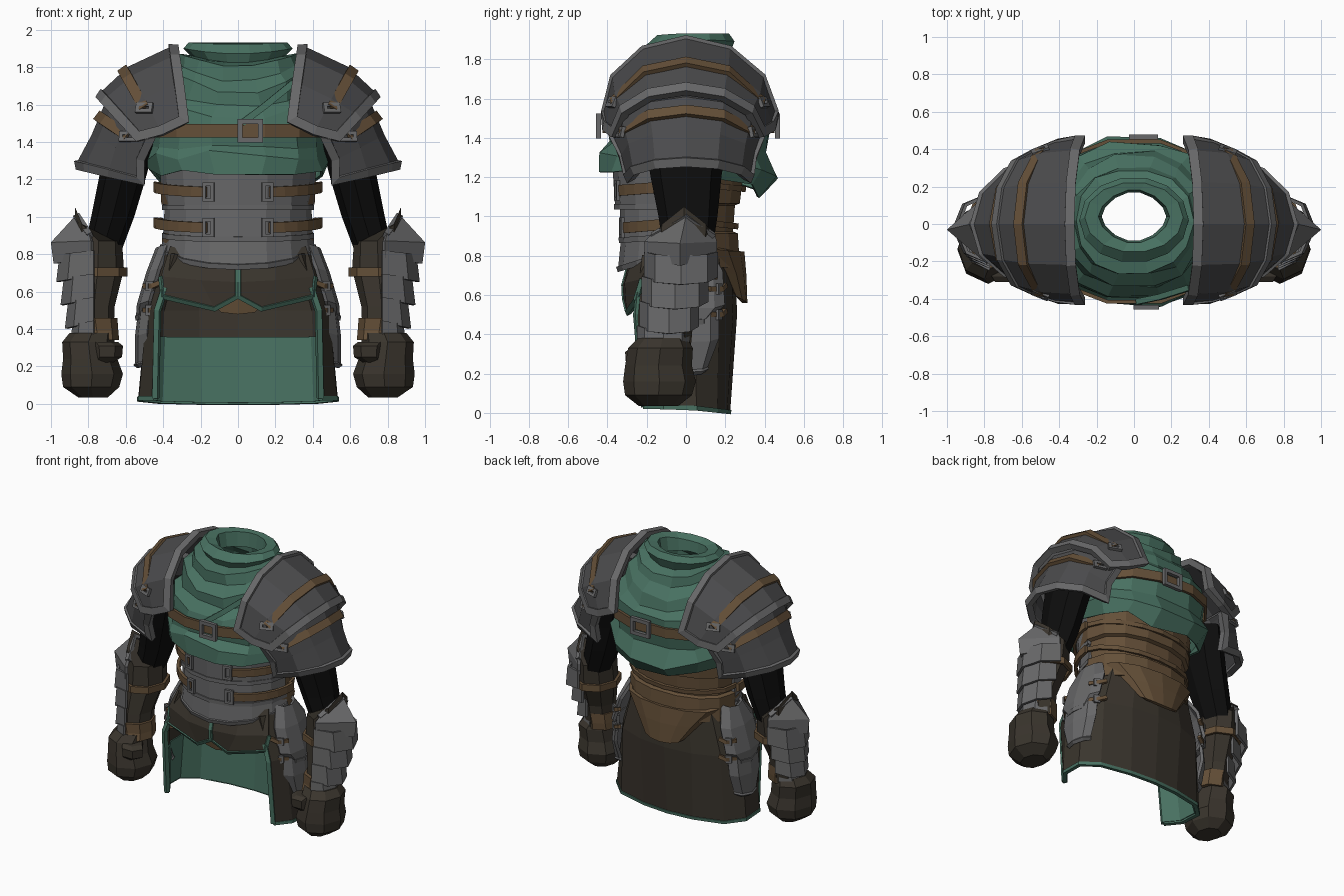
import bpy, bmesh, random
from math import sin, cos, pi, copysign
from mathutils import Vector as V

if "Cube" in bpy.data.objects:
    bpy.data.objects.remove(bpy.data.objects["Cube"])

random.seed(4)

def mat(name, r, g, b):
    m = bpy.data.materials.new(name)
    m.diffuse_color = (r, g, b, 1)
    m.use_nodes = True
    m.node_tree.nodes["Principled BSDF"].inputs["Base Color"].default_value = m.diffuse_color
    return m

STEEL = mat("steel", .14, .14, .143)
DARK = mat("dark_steel", .07, .07, .073)
GREEN = mat("green_cloth", .065, .165, .12)
TAN = mat("tan_leather", .13, .08, .04)
BROWN = mat("dark_leather", .042, .035, .026)
BLACK = mat("black_sleeve", .004, .004, .004)

# ---------- helpers ----------
def grid(name, rows, m, wrap=False, loop=False, cap=False, thick=0, mirror=False):
    """Skin a list of point rows; optional caps, thickness and x mirror."""
    n, k = len(rows), len(rows[0])
    bm = bmesh.new()
    vs = [[bm.verts.new(p) for p in r] for r in rows]
    for i in range(n if loop else n - 1):
        for j in range(k if wrap else k - 1):
            a, b, j2 = vs[i], vs[(i + 1) % n], (j + 1) % k
            bm.faces.new((a[j], a[j2], b[j2], b[j]))
    if cap:
        bm.faces.new(vs[0])
        bm.faces.new(vs[-1])
    bmesh.ops.recalc_face_normals(bm, faces=bm.faces)
    me = bpy.data.meshes.new(name)
    bm.to_mesh(me)
    bm.free()
    me.materials.append(m)
    o = bpy.data.objects.new(name, me)
    bpy.context.collection.objects.link(o)
    if thick:
        s = o.modifiers.new("thickness", 'SOLIDIFY')
        s.thickness, s.offset = thick, 0
    if mirror:
        o.modifiers.new("mirror", 'MIRROR')
    return o

def arc(a, b, c, n=7):
    """Half ellipse from a over b to c."""
    a, b, c = V(a), V(b), V(c)
    mid = (a + c) / 2
    return [mid + (b - mid) * sin(pi * i / (n - 1)) + (a - c) / 2 * cos(pi * i / (n - 1)) for i in range(n)]

def strip(name, pts, w, t, m, c=None, n=None, closed=False, mirror=False):
    """Flat band along a path, facing away from c or along n."""
    P, rows = [V(p) for p in pts], []
    for i, p in enumerate(P):
        d1 = (p - P[i - 1]).normalized() if i or closed else V()
        d2 = (P[(i + 1) % len(P)] - p).normalized() if i < len(P) - 1 or closed else V()
        tan = (d1 + d2).normalized()
        k = 1 / max(.7, tan.dot(d2 if d2.length else d1))
        nv = V(n) if n else p - V(c)
        nv = (nv - tan * nv.dot(tan)).normalized()
        bi = tan.cross(nv) * k
        rows.append([p + bi * (sx * w / 2) + nv * (sy * t / 2) for sx, sy in ((-1, -1), (1, -1), (1, 1), (-1, 1))])
    return grid(name, rows, m, wrap=True, loop=closed, cap=not closed, mirror=mirror)

def rim(rows):
    """Outline of a grid of points."""
    return rows[0] + [r[-1] for r in rows[1:-1]] + rows[-1][::-1] + [r[0] for r in rows[-2:0:-1]]

def frame(name, p, n, w, h, t, mirror=True):
    """Rectangular buckle."""
    n = V(n).normalized()
    u = V((0, 0, 1)).cross(n).normalized()
    v = n.cross(u)
    pts = [V(p) + u * (x * w / 2) + v * (y * h / 2) for x, y in ((-1, -1), (1, -1), (1, 1), (-1, 1))]
    strip(name, pts, t, t, STEEL, n=n, closed=True, mirror=mirror)

def ring(rx, yf, yb, z, n=14, sf=0, sb=0, e=.8, jit=0):
    """Squarish body ring; sf / sb drop the front / back."""
    out = []
    for i in range(n):
        a = 2 * pi * (i + .5) / n
        s, c = sin(a), cos(a)
        f = lambda q: copysign(abs(q) ** e, q)
        r = lambda: random.uniform(-jit, jit)
        out.append((rx * f(s) + r(), (yf + yb) / 2 - (yb - yf) / 2 * f(c) + r(),
                    z - sf * max(0, c) ** 2 - sb * max(0, -c) ** 2 + r()))
    return out

def oval(cx, cy, z, rx, ry, n=8, tilt=0):
    return [(cx + rx * cos(2 * pi * i / n), cy + ry * sin(2 * pi * i / n),
             z + tilt * max(0, cos(2 * pi * i / n)) ** 2) for i in range(n)]

# ---------- cloth cowl with draped folds ----------
cowl = [(.46, -.425, .39, 1.23, 0, .13, .8, .025), (.48, -.44, .45, 1.31, -.03, .10, .8, .025),
        (.45, -.385, .41, 1.37, 0, .04, .8, .012), (.45, -.40, .43, 1.50, 0, .02, .8, .01),
        (.42, -.39, .43, 1.63, .10, .10, .8, .015), (.38, -.335, .385, 1.68, .09, .10, .8, .012),
        (.36, -.335, .37, 1.78, .12, .13, .85, .015), (.32, -.27, .30, 1.82, .10, .10, .85, .01),
        (.31, -.26, .29, 1.865, .06, .08, .9, .008), (.25, -.18, .22, 1.86, .04, .04, 1, 0),
        (.285, -.20, .245, 1.90, .03, .01, 1, 0), (.26, -.15, .22, 1.925, .01, 0, 1, 0),
        (.195, -.11, .19, 1.92, .03, 0, 1.15, 0), (.18, -.10, .18, 1.82, 0, 0, 1.15, 0)]
grid("cowl", [ring(a, b, c, z, 14, sf, sb, e, j) for a, b, c, z, sf, sb, e, j in cowl], GREEN, wrap=True, thick=.015)
strip("cowl_fold", [(.02, -.415, 1.5), (.14, -.39, 1.59), (.30, -.34, 1.72)], .035, .03, GREEN, c=(0, 0, 1.5))
strip("chest_strap", ring(.47, -.425, .45, 1.46), .07, .02, TAN, c=(0, 0, 1.46), closed=True)
frame("front_buckle", (.065, -.445, 1.46), (0, -1, 0), .11, .1, .026, False)
frame("back_buckle", (.05, .465, 1.46), (0, 1, 0), .13, .1, .026, False)

# ---------- corset body and back flap ----------
body = [(1.27, .41, .30), (1.07, .405, .275), (1.06, .38, .25), (.92, .375, .24), (.91, .40, .265), (.74, .40, .275)]
grid("leather_corset", [ring(x, -y, y, z, 14, e=.9) for z, x, y in body], TAN, wrap=True, thick=.012)
tail = [arc((-.36, .13, .84), (0, .285, .82), (.36, .13, .84)), arc((-.25, .2, .72), (0, .295, .7), (.25, .2, .72)),
        arc((-.15, .25, .6), (0, .30, .56), (.15, .25, .6))]
grid("back_flap", tail, TAN, thick=.025)
for z in (1.17, .98):
    strip("back_seam", arc((-.42, 0, z), (0, .295 - (1.17 - z) * .2, z - .03), (.42, 0, z), 9), .03, .02, TAN, c=(0, 0, z))

# ---------- breastplate bands and their straps ----------
for z0, z1, r0, r1, y0, y1, dip in [(.93, .84, .38, .40, -.315, -.335, .105),
        (1.08, .90, .38, .39, -.325, -.325, .02), (1.28, 1.05, .41, .39, -.365, -.35, .0)]:
    rows = [arc((-r0, 0, z0), (0, y0, z0), (r0, 0, z0), 9), arc((-r1, 0, z1), (0, y1, z1 - dip), (r1, 0, z1), 9)]
    grid("breastplate_band", rows, STEEL, thick=.022)
    strip("band_edge", rows[1], .028, .035, STEEL, c=(0, 0, z1))
for z, y in ((1.15, -.37), (.96, -.345)):
    pts = [p for p in arc((-.44, .02, z + .01), (0, y, z - .02), (.44, .02, z + .01), 17) if p.x > .12]
    strip("breast_strap", pts, .055, .022, TAN, c=(0, 0, z), mirror=True)
    frame("breast_buckle", pts[0] + V((-.01, -.01, 0)), (.2, -1, 0), .045, .085, .018)

# ---------- open skirt with lining and green trim ----------
def plan(z, pts, drop=0):
    full = pts + [(-x, y) for x, y in pts[-2::-1]]
    return [(x, y, z - drop * max(0, y) / .22) for x, y in full]
top = plan(.8, [(.33, -.22), (.38, -.12), (.39, .03), (.32, .16), (.17, .22), (0, .24)])
mid = plan(.5, [(.43, -.25), (.48, -.13), (.48, .04), (.40, .16), (.21, .23), (0, .25)])
low = plan(.03, [(.44, -.21), (.52, -.11), (.525, .05), (.42, .15), (.2, .20), (0, .215)], .025)
grid("skirt", [top, mid, low], BROWN, thick=.02)
cut = [V(a).lerp(V(b), .29) for a, b in zip(mid, low)]
grid("skirt_lining", [[(p[0] * .965, p[1] * .93 - .006, p[2]) for p in r] for r in (cut, low)], GREEN, thick=.008)
strip("skirt_hem", low, .022, .03, GREEN, c=(0, 0, .03))
strip("skirt_front_trim", [V(top[0]).lerp(V(mid[0]), .6), mid[0], low[0]], .03, .03, GREEN, n=(.4, -1, 0), mirror=True)

# ---------- front skirt flaps ----------
flap = [[(.005, -.285, .76), (.2, -.26, .80), (.36, -.15, .84)], [(.005, -.315, .65), (.2, -.305, .66), (.41, -.22, .68)],
        [(.005, -.31, .575), (.125, -.295, .51), (.40, -.25, .575)]]
grid("front_flap", flap, BROWN, thick=.016, mirror=True)
strip("flap_trim", [flap[0][0], flap[1][0]] + flap[2] + [flap[1][2]], .024, .024, GREEN, c=(.1, 0, .65), mirror=True)
grid("groin_panel", [[(-.16, -.25, .57), (0, -.27, .6), (.16, -.25, .57)], [(-.09, -.24, .49), (0, -.25, .48), (.09, -.24, .49)]], TAN, thick=.015)

# ---------- layered hip plates ----------
for spec in ([(.56, .515, .15), (.36, .54, .15), (.21, .54, .09)], [(.83, .43, .09), (.70, .48, .17), (.53, .53, .18), (.46, .535, .10)]):
    rows = [arc((x - .06, -h, z + .02), (x, .01, z), (x - .07, h + .01, z + .02), 5) for z, x, h in spec]
    grid("hip_plate", rows, STEEL, thick=.022, mirror=True)
    strip("hip_plate_rim", rows[-1], .025, .03, STEEL, c=(.3, 0, .5), mirror=True)
for y, s in ((-.2, -1), (.2, 1)):
    for z in (.5, .63):
        strip("hip_strap", [(.41, y, z + .02), (.455, y - s * .02, z), (.50, y - s * .08, z)], .025, .025, TAN, c=(.3, 0, z), mirror=True)
        frame("hip_buckle", (.47, y - s * .03, z), (.5, s, 0), .03, .04, .015)

# ---------- shoulder plates with straps ----------
def plate(name, spec, c, w, i, f):
    rows = [arc((xe, -yf, ze), (xt, 0, zt), (xe, yb, ze)) for xe, yf, yb, ze, xt, zt in spec]
    grid(name, rows, DARK, thick=.03, mirror=True)
    strip(name + "_rim", rim(rows), w, .045, STEEL, c=c, closed=True, mirror=True)
    band = [a.lerp(b, f) for a, b in zip(rows[i], rows[i + 1])]
    band = [p + (p - V(c)).normalized() * .022 for p in band]
    band = [band[0].lerp(band[1], .75)] + band[2:-2] + [band[-1].lerp(band[-2], .75)]
    strip(name + "_strap", band, .055, .025, TAN, c=c, mirror=True)
    for p in (band[0], band[-1]):
        frame(name + "_buckle", p, p - V(c), .075, .035, .02)
plate("upper_shoulder_plate", [(.29, .41, .45, 1.52, .345, 1.90), (.41, .40, .43, 1.46, .58, 1.79), (.53, .36, .38, 1.43, .73, 1.65)],
      (.35, 0, 1.4), .05, 1, .15)
plate("lower_shoulder_plate", [(.47, .37, .38, 1.42, .69, 1.62), (.52, .32, .34, 1.31, .77, 1.43), (.52, .29, .32, 1.20, .85, 1.28)],
      (.5, 0, 1.35), .045, 0, .5)

# ---------- arms, bracers and fists ----------
grid("sleeve", [oval(.56, 0, 1.45, .13, .22), oval(.62, 0, 1.2, .125, .18), oval(.67, .01, 1.0, .115, .15),
                oval(.73, .01, .8, .10, .12)], BLACK, wrap=True, cap=True, mirror=True)
grid("bracer", [oval(.745, -.01, .87, .125, .16, tilt=.18), oval(.75, -.02, .72, .14, .155), oval(.77, -.08, .52, .11, .125),
                oval(.765, -.10, .34, .10, .12)], BROWN, wrap=True, cap=True, mirror=True)
strip("bracer_strap", oval(.75, -.02, .705, .15, .17), .045, .02, TAN, c=(.75, -.02, .705), closed=True, mirror=True)
grid("cuff", [oval(.765, -.10, .46, .12, .135), oval(.755, -.10, .39, .115, .13), oval(.755, -.11, .34, .12, .135)],
     TAN, wrap=True, cap=True, mirror=True)
for i in range(3, -1, -1):
    z, x, y, h = .80 - .125 * i, .945 - .023 * i, -.025 - .03 * i, .18 - .018 * i
    rows = [arc((.77, y - h, z + .02 - dz), (x + d, y, z - dz - d), (.78, y + h, z + .02 - dz), 5)
            for d, dz in ((0, 0), (.018, .13))]
    grid("forearm_plate", rows, STEEL, thick=.018, mirror=True)
cop = [[(.79, -.17, .90), (.86, 0, 1.0), (.79, .14, .90)], [(.78, -.205, .87), (.99, -.03, .86), (.78, .15, .87)],
       [(.78, -.2, .78), (.975, -.03, .75), (.78, .15, .79)]]
grid("elbow_plate", cop, STEEL, thick=.022, mirror=True)
strip("elbow_rim", cop[0], .03, .03, STEEL, c=(.78, 0, .85), mirror=True)
fist = [(.78, -.12, .38, .12, .125), (.80, -.13, .33, .14, .165), (.79, -.14, .24, .145, .17),
        (.78, -.135, .16, .165, .185), (.785, -.14, .09, .15, .17), (.775, -.14, .035, .08, .10)]
grid("fist", [oval(*r) for r in fist], BROWN, wrap=True, cap=True, mirror=True)
grid("thumb", [oval(x, y, z, r, s, 6) for x, y, z, r, s in ((.72, -.22, .33, .08, .07), (.70, -.245, .31, .085, .075),
     (.70, -.245, .25, .08, .07), (.73, -.22, .22, .06, .06))], BROWN, wrap=True, cap=True, mirror=True)
